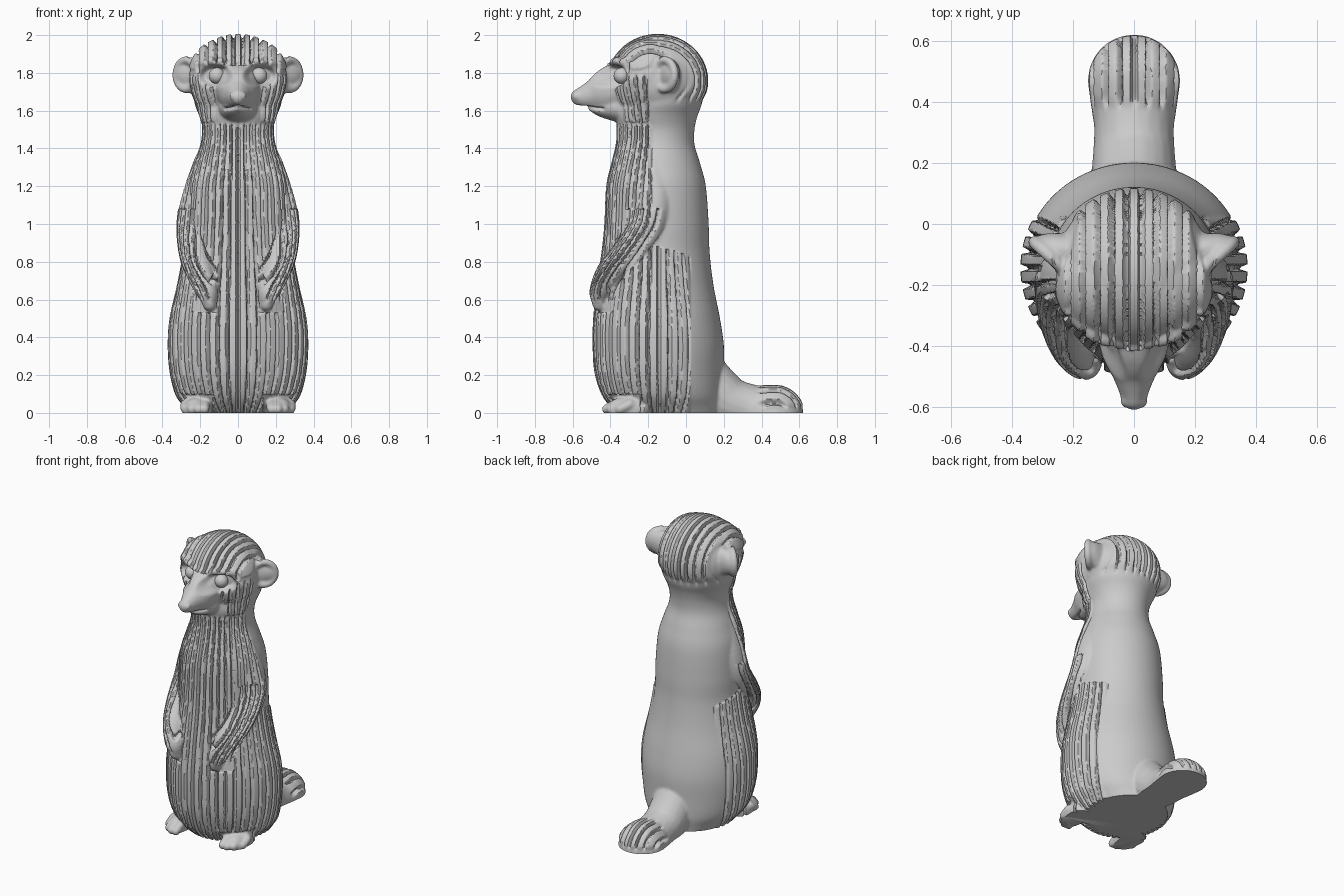
import bpy, bmesh, math
from mathutils import Vector

if "Cube" in bpy.data.objects:
    bpy.data.objects.remove(bpy.data.objects["Cube"])

grey = bpy.data.materials.new("stone_grey")
grey.use_nodes = True
grey.diffuse_color = (0.6, 0.6, 0.6, 1)
grey.node_tree.nodes["Principled BSDF"].inputs["Base Color"].default_value = (0.6, 0.6, 0.6, 1)

VOXEL = 0.008
verts, faces = [], []


def unit_ball(detail):
    bm = bmesh.new()
    bmesh.ops.create_icosphere(bm, subdivisions=detail, radius=1)
    bm.verts.index_update()
    shape = [tuple(v.co) for v in bm.verts], [[v.index for v in f.verts] for f in bm.faces]
    bm.free()
    return shape


COARSE, FINE = unit_ball(3), unit_ball(5)


def spline(keys, steps):
    """Smooth curve through tuples of any length."""
    out = []
    for i in range(len(keys) - 1):
        p = [keys[max(0, min(len(keys) - 1, i + k))] for k in (-1, 0, 1, 2)]
        for s in range(steps):
            t = s / steps
            out.append([b + 0.5 * t * (c - a + t * (2*a - 5*b + 4*c - d + t * (3*(b - c) + d - a)))
                        for a, b, c, d in zip(*p)])
    return out + [list(keys[-1])]


def step(a, b, v):
    t = max(0.0, min(1.0, (v - a) / (b - a)))
    return t * t * (3 - 2 * t)


def ball(centre, size, shape=COARSE):
    start = len(verts)
    verts.extend([c + s * u for c, s, u in zip(centre, size, p)] for p in shape[0])
    faces.extend([start + i for i in f] for f in shape[1])


def chain(keys, steps=6, mirror=False, stretch=(1, 1, 1)):
    """Tapered limb swept as overlapping balls."""
    for x, y, z, r in spline(keys, steps):
        for side in ((1, -1) if mirror else (1,)):
            ball((side * x, y, z), [r * s for s in stretch])


def torso(keys):
    """Loft of level rings: height, half width, front, back."""
    n, start = 64, len(verts)
    rings = spline(keys, 6)
    for z, w, front, back in rings:
        for i in range(n):
            a = 2 * math.pi * i / n
            verts.append((w * math.cos(a), (front + back + (back - front) * math.sin(a)) / 2, z))
    for k in range(len(rings) - 1):
        row = start + k * n
        for i in range(n):
            j = (i + 1) % n
            faces.append((row + i, row + j, row + n + j, row + n + i))
    faces.append(range(start + n - 1, start - 1, -1))
    faces.append(range(len(verts) - n, len(verts)))


torso([(-0.04, 0.22, -0.3, 0.19), (0.03, 0.275, -0.385, 0.195), (0.1, 0.325, -0.44, 0.2),
       (0.22, 0.355, -0.478, 0.2), (0.36, 0.365, -0.487, 0.2), (0.5, 0.355, -0.484, 0.18),
       (0.68, 0.315, -0.465, 0.145), (0.85, 0.285, -0.44, 0.125), (1.0, 0.28, -0.425, 0.12),
       (1.2, 0.265, -0.415, 0.105), (1.32, 0.23, -0.388, 0.075), (1.42, 0.195, -0.365, 0.045),
       (1.5, 0.187, -0.36, 0.045), (1.57, 0.205, -0.375, 0.06), (1.64, 0.23, -0.36, 0.085),
       (1.72, 0.235, -0.33, 0.09)])
# Head with broad crown and brows
ball((0, -0.15, 1.758), (0.257, 0.26, 0.241), FINE)
for side in (1, -1):
    ball((side * 0.067, -0.19, 1.788), (0.19, 0.19, 0.19), FINE)
chain([(0.05, -0.385, 1.835, 0.022), (0.12, -0.365, 1.855, 0.024), (0.2, -0.29, 1.85, 0.024)], 5, True)
# Snout, jaw and nose
chain([(0, -0.3, 1.735, 0.13), (0, -0.4, 1.71, 0.11), (0, -0.47, 1.69, 0.077),
       (0, -0.54, 1.675, 0.05), (0, -0.575, 1.672, 0.036)], 6, stretch=(1, 1, 1.15))
chain([(0, -0.36, 1.62, 0.08), (0, -0.44, 1.62, 0.055), (0, -0.5, 1.63, 0.03)], stretch=(1.3, 1, 1))
chain([(0, -0.585, 1.68, 0.025), (0.022, -0.58, 1.677, 0.024)], 2, mirror=True)
# Ears: curved rim with a backing lobe
rim = []
for k in range(24):
    a = math.radians(-125 + k * 12)
    rim.append((0.272 + 0.055 * math.cos(a), -0.11 + 0.05 * math.cos(a),
                1.79 + 0.077 * math.sin(a), 0.022))
chain(rim, 1, mirror=True)
chain([(0.235, -0.085, 1.785, 0.07), (0.272, -0.075, 1.79, 0.057),
       (0.294, -0.07, 1.79, 0.046)], 3, mirror=True, stretch=(0.8, 0.8, 1.3))
# Arms hanging down in front
chain([(0.13, -0.18, 1.3, 0.105), (0.195, -0.17, 1.12, 0.105), (0.225, -0.2, 0.98, 0.095),
       (0.225, -0.31, 0.84, 0.08), (0.2, -0.405, 0.74, 0.065), (0.165, -0.455, 0.64, 0.05),
       (0.15, -0.46, 0.575, 0.036)], 7, mirror=True)
# Feet with toes
chain([(0.22, -0.27, 0.02, 0.075), (0.22, -0.35, 0.015, 0.065)], 4, mirror=True)
for i in range(4):
    x, y = 0.177 + i * 0.034, -0.42 + 0.012 * i * (i - 1)
    chain([(0.19 + i * 0.02, -0.3, 0.05, 0.033), (x, y + 0.05, 0.045, 0.027),
           (x, y, 0.02, 0.026)], 4, mirror=True)
# Tail lying on the ground
chain([(0, 0.08, 0.2, 0.14), (0, 0.16, 0.11, 0.14), (0, 0.23, 0.055, 0.135),
       (0, 0.32, 0.025, 0.132), (0, 0.4, 0.0, 0.143), (0, 0.47, -0.01, 0.153)])

rough = bpy.data.meshes.new("rough_body")
rough.from_pydata(verts, [], faces)
body = bpy.data.objects.new("body", rough)
bpy.context.collection.objects.link(body)

# Fuse and soften all the parts
remesh = body.modifiers.new("fuse", 'REMESH')
remesh.mode, remesh.voxel_size = 'VOXEL', VOXEL
soften = body.modifiers.new("soften", 'SMOOTH')
soften.factor, soften.iterations = 0.5, 8
fused = bpy.data.meshes.new_from_object(body.evaluated_get(bpy.context.evaluated_depsgraph_get()))
body.modifiers.clear()
body.data = fused
bpy.data.meshes.remove(rough)


def fur(p):
    """Groove phase and strength at a point of the surface."""
    x, y, z = p
    ax = abs(x)
    turn = math.atan2(x, -(y + 0.145)) / (2 * math.pi)
    if y > 0.28:                                        # tail tip
        return x / 0.045, step(0.37, 0.43, y) * step(0.02, 0.05, z)
    if z > 1.54:                                        # head
        socket = step(0.9, 1.2, math.hypot((ax - 0.118) / 0.09, (z - 1.79) / 0.065)) if y < -0.2 else 1
        ear = step(0.1, 0.13, math.hypot(y + 0.09, z - 1.78)) if ax > 0.18 else 1
        face = step(0.115, 0.14, ax) if z < 1.84 and y < -0.25 else 1
        if z > 1.8 or y > -0.12:
            side = step(0.24, 0.2, ax) if z < 1.82 else 1
            return x / 0.047 + 0.5, socket * ear * face * side * step(1.63, 1.72, z) * step(-0.46, -0.4, y)
        return turn * 34, socket * ear * face * step(-0.17, -0.23, y) * step(1.8, 1.76, z)
    if z < 0.1 and y < -0.24 and 0.13 < ax < 0.33:      # feet
        return 0, 0
    # Arm grooves follow the limb
    ya = -0.2 - 0.26 * step(1.05, 0.6, z)
    xa = 0.225 - 0.07 * step(0.85, 0.57, z)
    if 0.53 < z < 1.08 and math.hypot(ax - xa, y - ya) < 0.115 and ax > 0.11 + 0.1 * step(0.75, 1, z):
        return (y - ya + ax - xa) / 0.045, step(-0.1, -0.16, y) * step(0.57, 0.65, z)
    edge = 0.03 - 0.2 * step(0.82, 0.9, z)
    return turn * 40, step(edge, edge - 0.03, y) * step(1.54, 1.5, z)


# Carve fur grooves, eye sockets and the mouth
bm = bmesh.new()
bm.from_mesh(fused)
bm.normal_update()
for v in bm.verts:
    p, n = v.co.copy(), v.normal
    phase, strength = fur(p)
    groove = step(0.6, 0.08, abs(math.sin(math.pi * phase)))
    move = n * strength * (0.008 - 0.03 * groove)
    if p.z > 1.65 and p.y < -0.2:
        d = math.hypot((abs(p.x) - 0.118) / 0.088, (p.z - 1.785) / 0.06)
        move += Vector((0, 0.05 * step(1.1, 0.6, d), 0))
    if p.y < -0.42 and 1.55 < p.z < 1.68:
        line = abs(p.z - 1.617 + 0.1 * abs(p.x))
        move -= n * 0.016 * step(0.014, 0.0, line) * step(-0.42, -0.45, p.y)
    v.co = p + move
# Flat base
cut = bmesh.ops.bisect_plane(bm, geom=bm.verts[:] + bm.edges[:] + bm.faces[:],
                             plane_co=(0, 0, 0), plane_no=(0, 0, 1), clear_inner=True)
border = [e for e in cut["geom_cut"] if isinstance(e, bmesh.types.BMEdge)]
bmesh.ops.holes_fill(bm, edges=border, sides=0)
bm.to_mesh(fused)
bm.free()


def finish(ob):
    ob.data.materials.clear()
    ob.data.materials.append(grey)
    bpy.ops.object.select_all(action='DESELECT')
    ob.select_set(True)
    bpy.context.view_layer.objects.active = ob
    bpy.ops.object.shade_smooth_by_angle(angle=math.radians(50))


finish(body)
# Eyes
for name, side in (("left_eye", 1), ("right_eye", -1)):
    bpy.ops.mesh.primitive_uv_sphere_add(segments=32, ring_count=16, radius=0.043,
                                         location=(side * 0.112, -0.34, 1.785))
    eye = bpy.context.object
    eye.name = name
    finish(eye)
